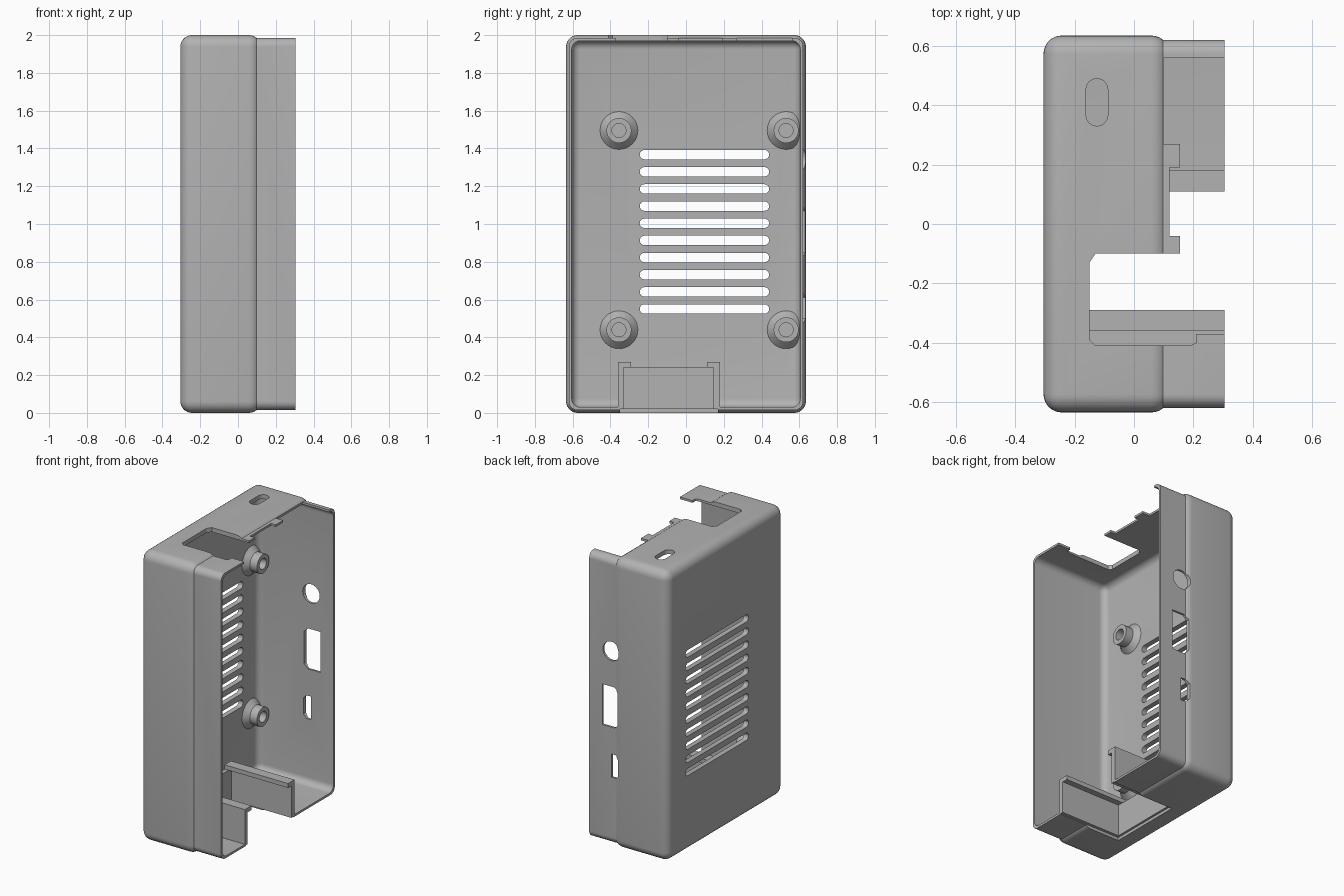
import bpy, bmesh, math
from mathutils import Vector, Matrix

if "Cube" in bpy.data.objects:
    bpy.data.objects.remove(bpy.data.objects["Cube"], do_unlink=True)

grey = bpy.data.materials.new("plain_grey")
grey.use_nodes = True
COLOUR = (0.45, 0.45, 0.45, 1)
grey.diffuse_color = COLOUR
for node in grey.node_tree.nodes:
    if node.type == 'BSDF_PRINCIPLED':
        node.inputs["Base Color"].default_value = COLOUR


def finish(bm, name):
    bmesh.ops.recalc_face_normals(bm, faces=bm.faces)
    mesh = bpy.data.meshes.new(name)
    bm.to_mesh(mesh)
    bm.free()
    mesh.materials.append(grey)
    obj = bpy.data.objects.new(name, mesh)
    bpy.context.collection.objects.link(obj)
    return obj


def box(name, x, y, z, radius=0):
    """Box from (low, high) ranges; a radius rounds all but the +x rim."""
    bm = bmesh.new()
    bmesh.ops.create_cube(bm, size=1)
    for v in bm.verts:
        v.co = Vector([r[0] if c < 0 else r[1] for c, r in zip(v.co, (x, y, z))])
    if radius:
        edges = [e for e in bm.edges if min(v.co.x for v in e.verts) < x[1]]
        bmesh.ops.bevel(bm, geom=edges, offset=radius, segments=7,
                        profile=0.5, affect='EDGES')
    return finish(bm, name)


def prism(name, axis, points, low, high):
    """Extrude a polygon along an axis; points use the other two axes in order."""
    bm = bmesh.new()

    def place(p, t):
        co = list(p)
        co.insert("xyz".index(axis), t)
        return co
    face = bm.faces.new([bm.verts.new(place(p, low)) for p in points])
    new = bmesh.ops.extrude_face_region(bm, geom=[face])["geom"]
    shift = Vector(place((0, 0), high - low))
    bmesh.ops.translate(bm, vec=shift, verts=[g for g in new if isinstance(g, bmesh.types.BMVert)])
    return finish(bm, name)


def stadium(cu, cv, half_u, half_v, n=8):
    """Slot outline with round ends along the longer half size."""
    r = min(half_u, half_v)
    pts = []
    for i in range(2 * n + 2):
        k = i if i <= n else i - 1
        a = math.pi * k / n
        if half_u >= half_v:
            a -= math.pi / 2
            side = 1 if i <= n else -1
            pts.append((cu + side * (half_u - r) + r * math.cos(a), cv + r * math.sin(a)))
        else:
            side = 1 if i <= n else -1
            pts.append((cu + r * math.cos(a), cv + side * (half_v - r) + r * math.sin(a)))
    return pts


def notched(x0, x1, z0, z1, c):
    """Rectangle with its two low-x corners cut off."""
    return [(x0, z0 + c), (x0 + c, z0), (x1, z0), (x1, z1), (x0 + c, z1), (x0, z1 - c)]


def combine(obj, tool, operation='DIFFERENCE'):
    mod = obj.modifiers.new("combine", 'BOOLEAN')
    mod.operation, mod.object, mod.solver = operation, tool, 'EXACT'
    deps = bpy.context.evaluated_depsgraph_get()
    mesh = bpy.data.meshes.new_from_object(obj.evaluated_get(deps))
    obj.modifiers.remove(mod)
    obj.data = mesh
    bpy.data.objects.remove(tool, do_unlink=True)


# Shell with a thinner lip, hollowed out towards +x
shell = box("case_shell", (-0.305, 0.12), (-0.635, 0.635), (0, 2), 0.062)
lip = box("lip", (-0.2, 0.305), (-0.62, 0.62), (0.015, 1.985), 0.045)
combine(shell, lip, 'UNION')
combine(shell, box("cavity", (-0.27, 0.6), (-0.605, 0.605), (0.03, 1.97), 0.045))

# Top wall opening, with two small tabs left on its edge
top_outline = [(-0.15, -0.39), (-0.13, -0.41), (0.19, -0.41), (0.21, -0.4),
               (0.21, -0.37), (0.5, -0.37), (0.5, 0.56), (0.1, 0.56),
               (0.1, 0.27), (0.155, 0.27), (0.155, 0.19), (0.12, 0.19),
               (0.12, -0.04), (0.155, -0.04), (0.155, -0.1), (-0.13, -0.1), (-0.15, -0.13)]
combine(shell, prism("top_opening", "z", top_outline, 1.9, 2.1))
combine(shell, prism("top_slot", "z", stadium(-0.125, 0.41, 0.037, 0.08), 1.9, 2.1))

# Bottom wall opening and its shallow outer recess
combine(shell, box("bottom_opening", (-0.15, 0.6), (-0.33, 0.145), (-0.1, 0.2)))
combine(shell, box("bottom_recess", (-0.165, 0.6), (-0.35, 0.17), (-0.1, 0.02)))

# Port holes in the back wall
ports = [[(0.135 + 0.065 * math.cos(a * math.pi / 16),
           1.345 + 0.065 * math.sin(a * math.pi / 16)) for a in range(32)],
         notched(0.08, 0.205, 0.82, 1.1, 0.03),
         notched(0.075, 0.135, 0.475, 0.635, 0.025)]
for outline in ports:
    combine(shell, prism("port", "y", outline, 0.55, 0.7))

# Row of ventilation slots through the large panel
for i in range(10):
    outline = stadium(0.0975, 0.55 + i * 0.0908, 0.3425, 0.025)
    combine(shell, prism("vent", "x", outline, -0.4, -0.2))

parts = [shell]

# Card tray: back wall, two side walls and their inward flanges
parts.append(box("tray_back_wall", (-0.18, -0.15), (-0.345, 0.165), (0.02, 0.24)))
for name, outer, inner, tip in (("front", -0.36, -0.33, -0.29), ("rear", 0.18, 0.145, 0.11)):
    wall = [(outer, 0.02), (inner, 0.02), (inner, 0.24), (tip, 0.24), (tip, 0.27), (outer, 0.27)]
    parts.append(prism("tray_side_wall_" + name, "x", wall, -0.18, 0.305))

# Screw standoffs with blind holes, trimmed where they meet the back wall
profile = [(-0.275, 0), (-0.275, 0.105), (-0.235, 0.066), (-0.18, 0.066),
           (-0.18, 0.037), (-0.25, 0.037), (-0.25, 0)]
for y in (-0.355, 0.53):
    for z in (0.44, 1.495):
        bm = bmesh.new()
        verts = [bm.verts.new((x, r, 0)) for x, r in profile]
        edges = [bm.edges.new(pair) for pair in zip(verts, verts[1:])]
        bmesh.ops.spin(bm, geom=verts + edges, axis=(1, 0, 0), cent=(0, 0, 0),
                       angle=math.tau, steps=32)
        bmesh.ops.remove_doubles(bm, verts=bm.verts, dist=0.0005)
        bmesh.ops.transform(bm, matrix=Matrix.Translation((0, y, z)), verts=bm.verts)
        post = finish(bm, "standoff")
        if y > 0:
            combine(post, box("trim", (-0.5, 0.5), (0.612, 0.8), (0, 2)))
        parts.append(post)

# Smooth rounded areas, keep the cut edges crisp
bpy.ops.object.select_all(action='DESELECT')
for obj in parts:
    obj.select_set(True)
bpy.context.view_layer.objects.active = shell
bpy.ops.object.shade_smooth_by_angle(angle=math.radians(30))
